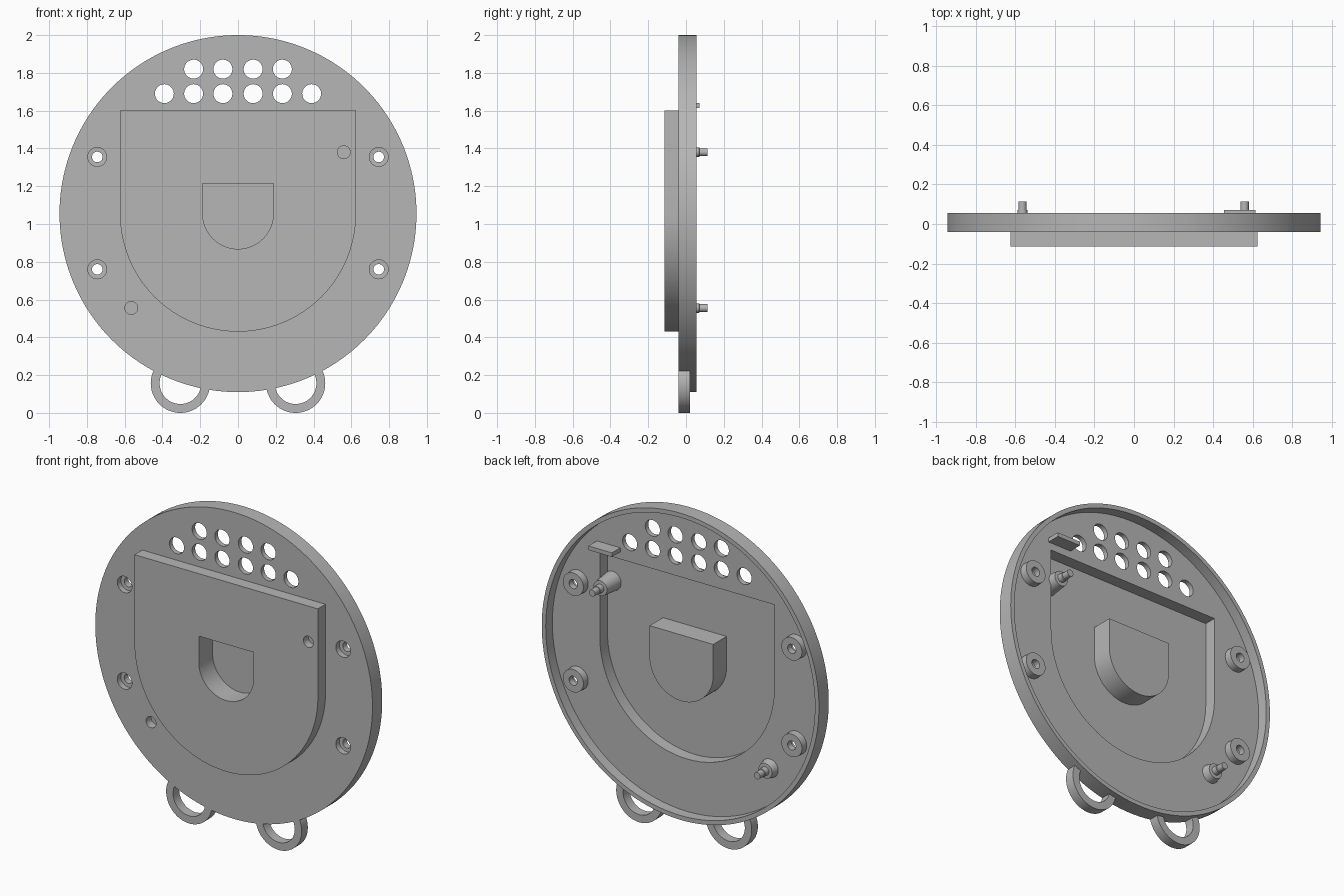
import bpy, bmesh, math

if "Cube" in bpy.data.objects:
    bpy.data.objects.remove(bpy.data.objects["Cube"], do_unlink=True)

# Single grey plastic
grey = bpy.data.materials.new("grey_plastic")
grey.use_nodes = True
colour = (0.47, 0.47, 0.47, 1)
grey.diffuse_color = colour
grey.node_tree.nodes["Principled BSDF"].inputs["Base Color"].default_value = colour

MID = 1.055                                   # height of the disc centre
FRONT, INNER, BACK = -0.04, -0.01, 0.055      # plate front, plate inside, rim edge
PANEL, PANEL_IN = -0.115, -0.085              # raised panel front and inside


def circle(x, z, r, n=48):
    return [(x + r * math.cos(2 * math.pi * i / n), z + r * math.sin(2 * math.pi * i / n))
            for i in range(n)]


def d_shape(r, top, n=48):
    """Flat top, straight sides, half-round bottom."""
    arc = [(r * math.cos(math.pi * (1 + i / n)), MID + r * math.sin(math.pi * (1 + i / n)))
           for i in range(n + 1)]
    return arc + [(r, top), (-r, top)]


def turned(x, z, *steps, n=48):
    """Stack of circles along y from (radius, y) steps."""
    return [(circle(x, z, r, n), y) for r, y in steps]


def prism(outline, y0, y1):
    return [(outline, y0), (outline, y1)]


def solid(name, *lofts):
    """One object holding a closed loft for each stack of outlines."""
    bm = bmesh.new()
    for loft in lofts:
        rings = [[bm.verts.new((x, y, z)) for x, z in pts] for pts, y in loft]
        for a, b in zip(rings, rings[1:]):
            for i in range(len(a)):
                j = (i + 1) % len(a)
                bm.faces.new((a[i], a[j], b[j], b[i]))
        bm.faces.new(rings[0])
        bm.faces.new(rings[-1])
    bmesh.ops.recalc_face_normals(bm, faces=bm.faces)
    mesh = bpy.data.meshes.new(name)
    bm.to_mesh(mesh)
    bm.free()
    mesh.materials.append(grey)
    obj = bpy.data.objects.new(name, mesh)
    bpy.context.collection.objects.link(obj)
    return obj


def combine(target, operation, *lofts):
    """Boolean the lofts into the target and discard the helper."""
    helper = solid("helper", *lofts)
    helper.hide_render = True
    mod = target.modifiers.new("boolean", 'BOOLEAN')
    mod.operation, mod.solver, mod.object = operation, 'EXACT', helper
    bpy.context.view_layer.objects.active = target
    bpy.ops.object.modifier_apply(modifier=mod.name)
    bpy.data.objects.remove(helper, do_unlink=True)


def finish(obj):
    bpy.ops.object.select_all(action='DESELECT')
    obj.select_set(True)
    bpy.context.view_layer.objects.active = obj
    bpy.ops.object.shade_smooth_by_angle(angle=math.radians(30))


# Round cover with a raised D panel, hollowed from behind
cover = solid("cover", turned(0, MID, (0.945, FRONT), (0.945, BACK), n=160))
combine(cover, 'UNION', prism(d_shape(0.625, 1.6), PANEL, -0.02))
combine(cover, 'DIFFERENCE', turned(0, MID, (0.918, INNER), (0.918, 0.2), n=160))
combine(cover, 'DIFFERENCE', prism(d_shape(0.595, 1.57), PANEL_IN, 0.1))

# Finger pocket: housing behind, opening in front
combine(cover, 'UNION', prism(d_shape(0.217, 1.245), PANEL_IN - 0.01, 0.045))
combine(cover, 'DIFFERENCE', prism(d_shape(0.187, 1.215), -0.2, 0.02))

# Screw bosses on the inside
screws = [(sx * 0.745, z) for sx in (-1, 1) for z in (0.76, 1.355)]
combine(cover, 'UNION', *[turned(x, z, (0.072, -0.025), (0.07, 0.035)) for x, z in screws])

# Locating pegs with tapered feet
pegs = [(0.56, 1.38, PANEL), (-0.565, 0.555, FRONT)]
for x, z, front in pegs:
    combine(cover, 'UNION', turned(x, z, (0.06, front + 0.015), (0.046, 0.035),
                                   (0.026, 0.036), (0.025, 0.07), (0.021, 0.071), (0.021, 0.115)))

# Vent holes, screw holes with counterbores, blind peg holes
vents = [(s * x, z) for z, xs in ((1.82, (0.08, 0.235)), (1.69, (0.08, 0.235, 0.39)))
         for x in xs for s in (-1, 1)]
combine(cover, 'DIFFERENCE', *[turned(x, z, (0.05, -0.2), (0.05, 0.2)) for x, z in vents])
combine(cover, 'DIFFERENCE', *[turned(x, z, (0.05, -0.2), (0.05, -0.005),
                                      (0.028, -0.004), (0.028, 0.2)) for x, z in screws])
combine(cover, 'DIFFERENCE', *[turned(x, z, (0.034, -0.2), (0.034, front + 0.05))
                               for x, z, front in pegs])
finish(cover)

# Small latch tab above the panel corner
tab = [(0.455, 1.615), (0.615, 1.615), (0.615, 1.64), (0.455, 1.64)]
finish(solid("latch_tab", prism(tab, -0.02, 0.072)))

# Hanging loops under the rim
for name, x in (("left_loop", 0.305), ("right_loop", -0.305)):
    loop = solid(name, turned(x, 0.157, (0.157, FRONT), (0.157, 0.02), n=64))
    combine(loop, 'DIFFERENCE', turned(x, 0.157, (0.11, -0.2), (0.11, 0.2), n=64))
    combine(loop, 'DIFFERENCE', turned(0, MID, (0.94, -0.2), (0.94, 0.2), n=160))
    finish(loop)
